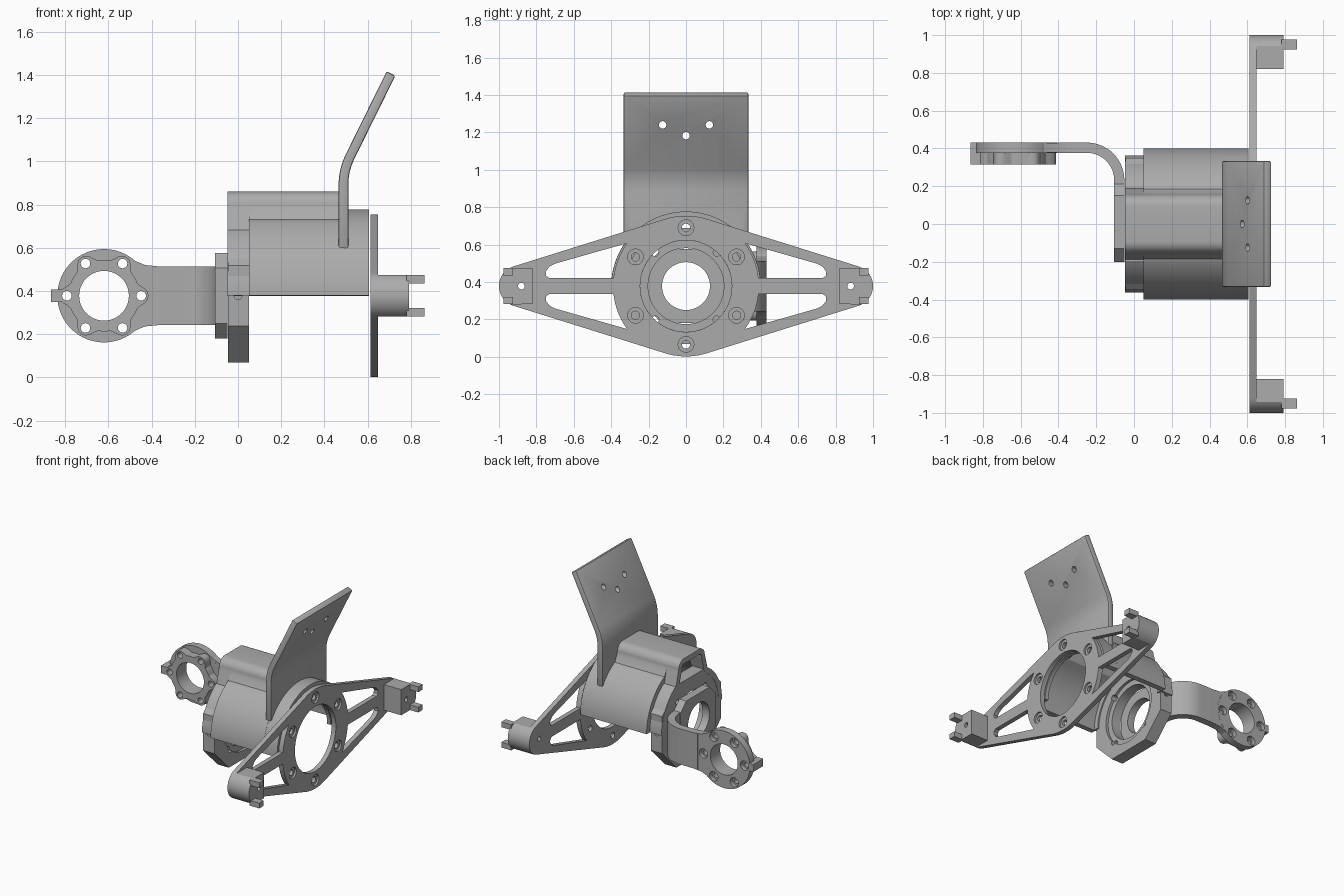
import bpy, bmesh, math
from mathutils import Vector

if "Cube" in bpy.data.objects:
    bpy.data.objects.remove(bpy.data.objects["Cube"], do_unlink=True)

grey = bpy.data.materials.new("plain_grey")
grey.use_nodes = True
GREY = (0.41, 0.41, 0.41, 1)
grey.diffuse_color = GREY
grey.node_tree.nodes["Principled BSDF"].inputs["Base Color"].default_value = GREY
parts = []
C = 0.378  # height of the main axis


def arc(cx, cy, r, a0, a1, n=24):
    return [(cx + r * math.cos(math.radians(a0 + (a1 - a0) * i / n)),
             cy + r * math.sin(math.radians(a0 + (a1 - a0) * i / n))) for i in range(n + 1)]


def circle(cx, cy, r, n=40):
    return arc(cx, cy, r, 0, 360, n)[:-1]


def rect(u0, u1, v0, v1, c=0):
    if not c:
        return [(u0, v0), (u1, v0), (u1, v1), (u0, v1)]
    return [(u0 + c, v0), (u1 - c, v0), (u1, v0 + c), (u1, v1 - c),
            (u1 - c, v1), (u0 + c, v1), (u0, v1 - c), (u0, v0 + c)]


def prism(name, pts, lo, hi, axis="x"):
    """Extrude a flat outline along an axis."""
    place = {"x": lambda u, v, d: (d, u, v), "y": lambda u, v, d: (u, d, v),
             "z": lambda u, v, d: (u, v, d)}[axis]
    bm = bmesh.new()
    a = [bm.verts.new(place(u, v, lo)) for u, v in pts]
    b = [bm.verts.new(place(u, v, hi)) for u, v in pts]
    bm.faces.new(a)
    bm.faces.new(b[::-1])
    for i in range(len(pts)):
        j = (i + 1) % len(pts)
        bm.faces.new((a[i], b[i], b[j], a[j]))
    bmesh.ops.recalc_face_normals(bm, faces=bm.faces)
    me = bpy.data.meshes.new(name)
    bm.to_mesh(me)
    bm.free()
    ob = bpy.data.objects.new(name, me)
    bpy.context.collection.objects.link(ob)
    me.materials.append(grey)
    parts.append(ob)
    return ob


def bake(ob):
    bpy.context.view_layer.update()
    dg = bpy.context.evaluated_depsgraph_get()
    me = bpy.data.meshes.new_from_object(ob.evaluated_get(dg))
    ob.modifiers.clear()
    ob.data = me


def cut(ob, pts, lo, hi, axis="x"):
    """Subtract an extruded outline."""
    tool = prism("cutter", pts, lo, hi, axis)
    parts.remove(tool)
    mod = ob.modifiers.new("cut", "BOOLEAN")
    mod.operation, mod.solver, mod.object = "DIFFERENCE", "EXACT", tool
    bake(ob)
    bpy.data.objects.remove(tool, do_unlink=True)


def ribbon(path, t):
    """Outline of a strip of thickness t along a path."""
    p = [Vector(q) for q in path]
    left, right = [], []
    for i, q in enumerate(p):
        d = (p[min(i + 1, len(p) - 1)] - p[max(i - 1, 0)]).normalized()
        n = Vector((-d.y, d.x)) * t / 2
        left.append(tuple(q + n))
        right.append(tuple(q - n))
    return left + right[::-1]


# Kite-shaped face plate with four windows and six screw holes
TIP, TR = 0.89, 0.11
k = math.degrees(math.acos((C - TR) / TIP))
outline = (arc(0, C, 0.376, k, 180 - k) + arc(-TIP, C, TR, 180 - k, 180 + k)
           + arc(0, C, 0.376, 180 + k, 360 - k) + arc(TIP, C, TR, -k, k))
plate = prism("face_plate", outline, 0.612, 0.648)
cut(plate, circle(0, C, 0.245, 64), 0.5, 0.7)
window = arc(0, 0, 0.39, 6.2, 36, 10) + [(0.7, 0.12), (0.73, 0.104), (0.75, 0.078),
                                         (0.748, 0.055), (0.73, 0.042)]
for sy in (-1, 1):
    for sz in (-1, 1):
        cut(plate, [(sy * u, C + sz * v) for u, v in window], 0.5, 0.7)
screws = [arc(0, C, 0.312, 30 + 60 * i, 360, 1)[0] for i in range(6)]
for u, v in screws:
    cut(plate, circle(u, v, 0.022, 20), 0.5, 0.7)
    cut(plate, circle(u, v, 0.042, 24), 0.634, 0.7)

# End clips with two prongs each
for side, s in (("left", 1), ("right", -1)):
    shape = [(0.82, C - 0.097)] + arc(TIP, C, TR, -62, 62, 16) + [(0.82, C + 0.097)]
    clip = prism(side + "_clip", [(s * u, v) for u, v in shape], 0.64, 0.792)
    for ob in (plate, clip):
        cut(ob, circle(s * 0.88, C, 0.018, 16), 0.5, 0.9)
    for level, z in (("upper", C + 0.077), ("lower", C - 0.077)):
        prism(f"{side}_{level}_prong", rect(s * 0.95 - 0.026, s * 0.95 + 0.026, z - 0.02, z + 0.02),
              0.78, 0.862)


# Half-round motor cover with a raised cable hump
def cover_path(r):
    end = math.degrees(math.acos(0.17 / r))
    half = arc(0, C, r, 0, end, 20) + [(0.145, 0.765), (0.137, 0.79)]
    half += arc(0.092, 0.796, 0.044, 0, 90, 8)
    return half + [(-u, v) for u, v in half[::-1]]


WALL = 0.04
prism("cover_main", ribbon(cover_path(0.38), WALL), 0.05, 0.49)
prism("cover_rear", ribbon(cover_path(0.342), WALL), -0.048, 0.06)
prism("cover_collar", ribbon(arc(0, C, 0.379, 0, 180, 48), WALL), 0.48, 0.606)
wall = prism("cover_front_wall", arc(0, C, 0.375, 0, 180, 48)
             + arc(0, C, 0.245, 180, 0, 32), 0.575, 0.604)
for u, v in screws:
    if v > C:
        cut(wall, circle(u, v, 0.022, 20), 0.5, 0.7)

# Bent upright panel, fitted over the cover
bend = [(0.488, 0.595), (0.488, 0.87)] + arc(0.788, 0.89, 0.3, 180, 155, 10) + [(0.708, 1.406)]
panel = prism("bent_panel", ribbon(bend, 0.045), -0.333, 0.333, "y")
bev = panel.modifiers.new("soft_edges", "BEVEL")
bev.width, bev.segments, bev.limit_method, bev.angle_limit = 0.008, 2, "ANGLE", 0.7
bake(panel)
cut(panel, circle(0, C, 0.365, 64), 0.4, 0.56)
for u, v in ((-0.125, 1.24), (0.125, 1.24), (0, 1.182)):
    cut(panel, circle(u, v, 0.02, 20), 0.4, 0.9)

# Chamfered rear mount with bearing seat
mount = prism("rear_mount", rect(-0.35, 0.35, 0.068, 0.688, 0.17), -0.046, 0.05)
cut(mount, circle(0, C, 0.203, 48), -0.2, 0.2)
cut(mount, circle(0, C, 0.245, 48), 0.03, 0.2)
for sy in (-1, 1):
    for sz in (-1, 1):
        cut(mount, circle(sy * 0.165, C + sz * 0.18, 0.02, 16), -0.2, 0.2)
    cut(mount, circle(0, C, 0.018, 16), sy * 0.3, sy * 0.4, "y")

# Arm: bolted flange, curved strap and flared neck
flange = prism("arm_flange", rect(-0.2, 0.22, 0.18, 0.576, 0.07), -0.107, -0.049)
cut(flange, circle(0, C, 0.128, 48), -0.2, 0.1)
strap = [(-0.078, 0.15)] + arc(-0.25, 0.232, 0.172, 0, 90, 16) + [(-0.4, 0.404)]
prism("arm_strap", ribbon(strap, 0.054), 0.243, 0.513, "z")

# End ring with lobed boss and stop tab
RX = -0.62
neck = prism("arm_neck", [(-0.48, C + 0.163), (-0.43, C + 0.142), (-0.36, C + 0.135),
                          (-0.36, C - 0.135), (-0.43, C - 0.142), (-0.48, C - 0.163)],
             0.378, 0.43, "y")
ring = prism("end_ring", circle(RX, C, 0.216, 64), 0.377, 0.431, "y")
lobes = []
for i in range(72):
    a = 5 * i
    off = abs((a + 30) % 60 - 30)
    r = 0.165 + 0.042 * max(0, math.cos(math.radians(off * 5))) if off < 18 else 0.165
    lobes += arc(RX, C, r, a, a, 1)[:1]
boss = prism("ring_boss", lobes, 0.314, 0.38, "y")
prism("stop_tab", rect(-0.866, -0.8, C - 0.028, C + 0.028), 0.314, 0.431, "y")
tab = parts[-1]
for ob in (ring, boss):
    cut(ob, circle(RX, C, 0.115, 48), 0.2, 0.5, "y")
for i in range(6):
    u, v = arc(RX, C, 0.172, 60 * i, 360, 1)[0]
    targets = [ring, boss] + ([neck] if i == 0 else []) + ([tab] if i == 3 else [])
    for ob in targets:
        cut(ob, circle(u, v, 0.022, 20), 0.2, 0.5, "y")
        cut(ob, circle(u, v, 0.035, 24), 0.4, 0.5, "y")

# Smooth the round faces, keep edges sharp
bpy.ops.object.select_all(action="DESELECT")
for ob in parts:
    ob.select_set(True)
bpy.context.view_layer.objects.active = plate
bpy.ops.object.shade_smooth_by_angle(angle=math.radians(30))
